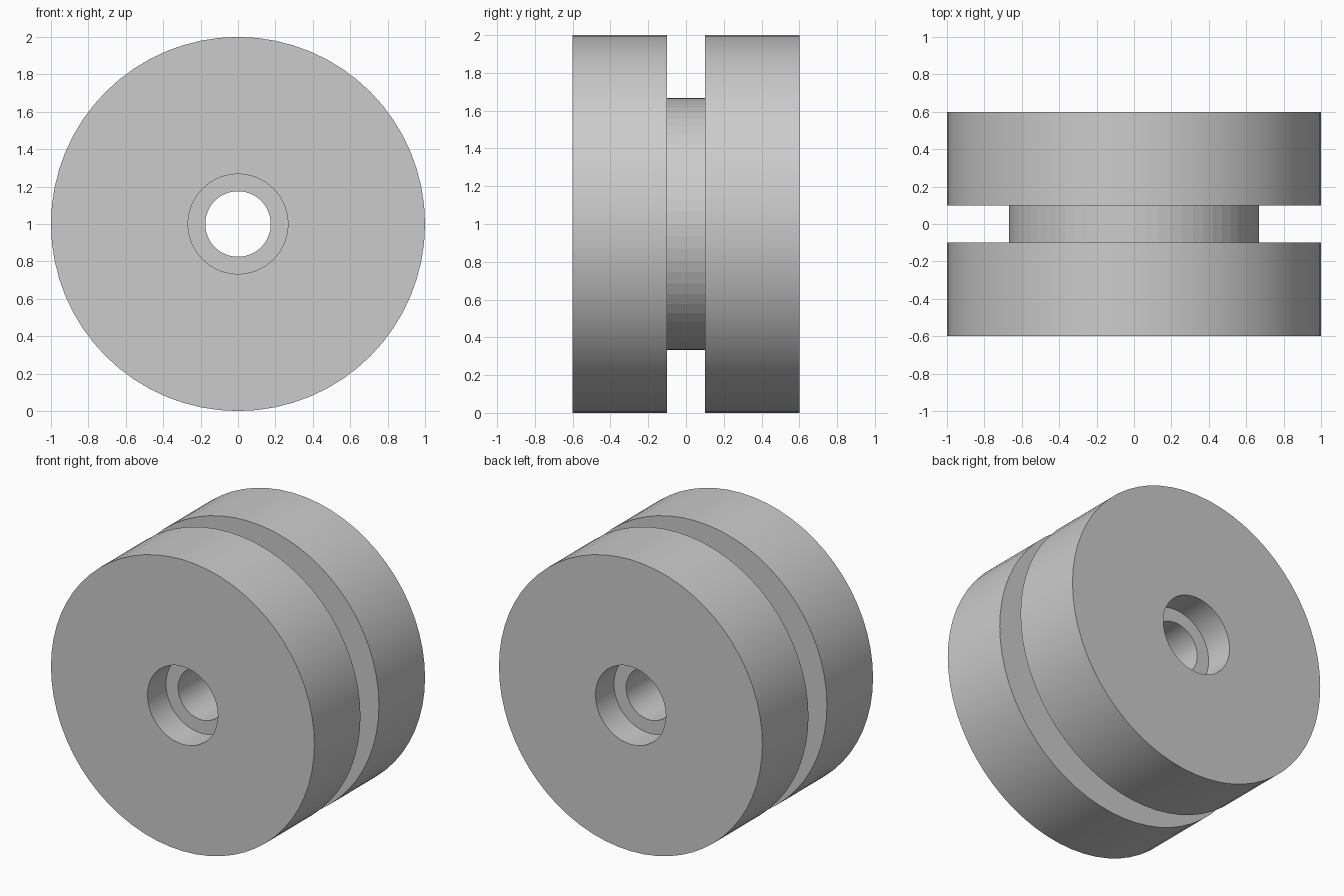
import bpy, bmesh
from math import cos, sin, tau

if "Cube" in bpy.data.objects:
    bpy.data.objects.remove(bpy.data.objects["Cube"])

SIDES = 64
# Closed half section of the spool: (radius, y)
half = [(0.175, 0.4), (0.267, 0.4), (0.267, 0.6), (1.0, 0.6), (1.0, 0.1), (0.667, 0.1)]
section = half + [(r, -y) for r, y in reversed(half)]
GROOVE = len(half) - 1  # section segment forming the floor of the groove

bm = bmesh.new()
rings = []
for i in range(SIDES):
    a = tau * i / SIDES
    rings.append([bm.verts.new((r * cos(a), y, 1 + r * sin(a))) for r, y in section])

# Revolve the section: smooth walls, faceted groove floor
n = len(section)
for i in range(SIDES):
    p, q = rings[i], rings[(i + 1) % SIDES]
    for k in range(n):
        j = (k + 1) % n
        face = bm.faces.new((p[k], p[j], q[j], q[k]))
        face.smooth = k != GROOVE
bmesh.ops.recalc_face_normals(bm, faces=bm.faces[:])

# Keep the corners of the section crisp
for e in bm.edges:
    if len(e.link_faces) == 2 and e.calc_face_angle() > 0.6:
        e.smooth = False

mesh = bpy.data.meshes.new("grooved_spool")
bm.to_mesh(mesh)
bm.free()
spool = bpy.data.objects.new("grooved_spool", mesh)
bpy.context.collection.objects.link(spool)
